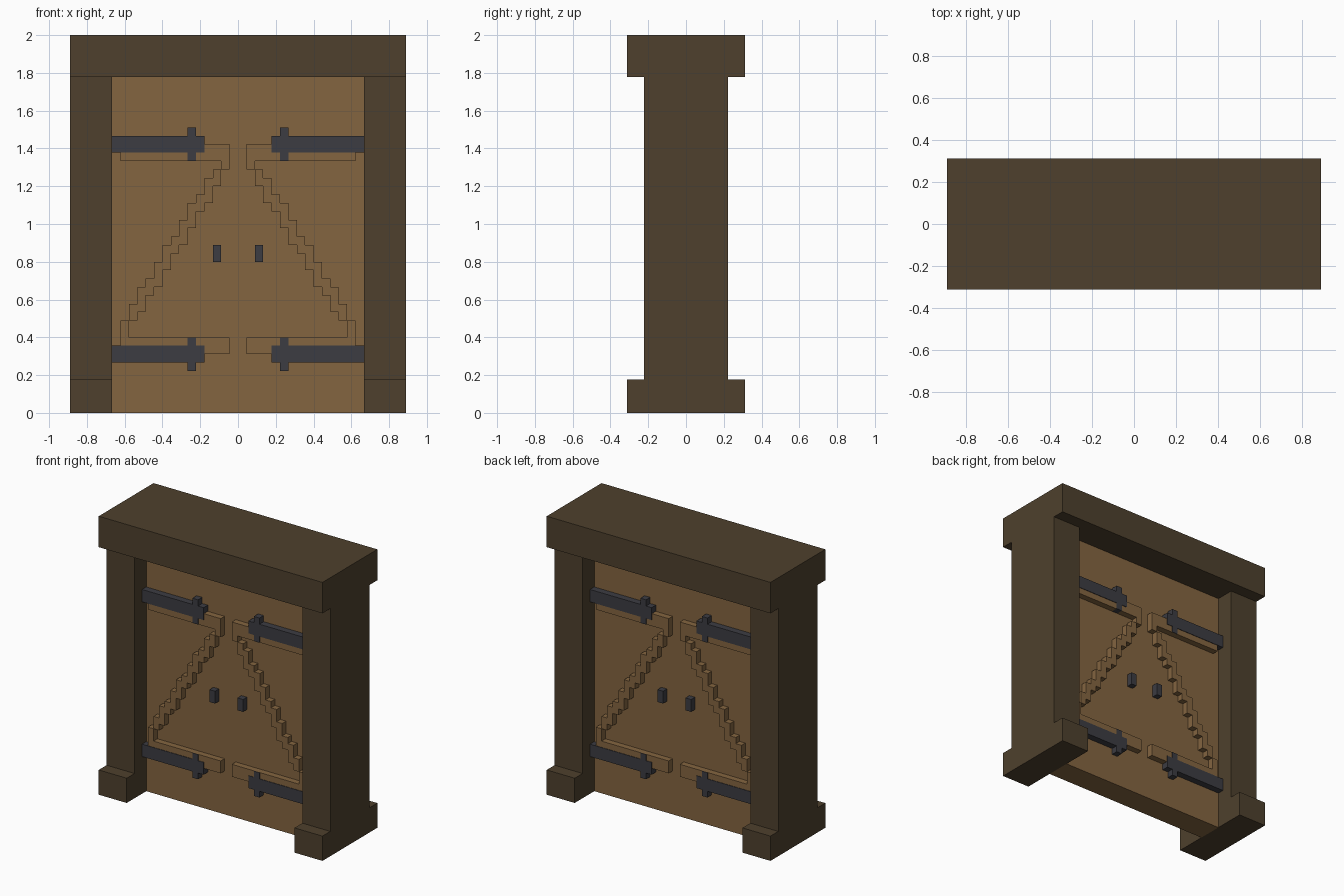
import bpy
import bmesh
import math
from mathutils import Matrix

cube = bpy.data.objects.get("Cube")
if cube:
    bpy.data.objects.remove(cube, do_unlink=True)

U = 2 / 45  # block size
LIFT = 0.08  # keeps ironwork just proud of the braces, in blocks


def material(name, srgb):
    linear = [((c / 255 + 0.055) / 1.055) ** 2.4 for c in srgb]
    mat = bpy.data.materials.new(name)
    mat.use_nodes = True
    mat.diffuse_color = (*linear, 1)
    mat.node_tree.nodes["Principled BSDF"].inputs["Base Color"].default_value = (*linear, 1)
    return mat


dark_wood = material("dark wood", (78, 64, 45))
door_wood = material("door wood", (132, 101, 64))
iron = material("dark iron", (60, 60, 66))


def part(name, boxes, mat):
    """One object from boxes given as (x range, y range, z range) in blocks."""
    bm = bmesh.new()
    for box in boxes:
        size = [(hi - lo) * U for lo, hi in box]
        mid = [(hi + lo) * U / 2 for lo, hi in box]
        bmesh.ops.create_cube(bm, size=1, matrix=Matrix.Translation(mid) @ Matrix.Diagonal((*size, 1)))
    mesh = bpy.data.meshes.new(name)
    bm.to_mesh(mesh)
    bm.free()
    mesh.materials.append(mat)
    obj = bpy.data.objects.new(name, mesh)
    bpy.context.collection.objects.link(obj)
    return obj


def side_range(side, lo, hi):
    return tuple(sorted((side * lo, side * hi)))


# Frame and door panel
part("lintel", [((-20, 20), (-7, 7), (40, 45))], dark_wood)
part("door_panel", [((-15, 15), (-2, 2), (0, 40))], door_wood)

for side, label in ((1, "left"), (-1, "right")):
    post_x = side_range(side, 15, 20)
    part(label + "_post", [(post_x, (-5, 5), (4, 40))], dark_wood)
    part(label + "_foot", [(post_x, (-7, 7), (0, 4))], dark_wood)

    # Fittings repeat on both faces of the door
    for face, face_label in ((-1, "front"), (1, "back")):
        tag = f"{face_label}_{label}_"
        raised = side_range(face, 2, 3)
        proud = side_range(face, 2, 3 + LIFT)

        # Horizontal rails joined by a stepped diagonal
        rail_x = side_range(side, 1, 14)
        part(tag + "rails", [(rail_x, raised, (z, z + 2)) for z in (7, 30)], door_wood)
        steps = []
        rise = 18 / 11
        for i in range(13):
            bottom = max(9, math.floor(11 + rise * (i - 1)))
            top = min(30, math.ceil(11 + rise * i))
            steps.append((side_range(side, 13 - i, 14 - i), raised, (bottom, top)))
        part(tag + "diagonal_brace", steps, door_wood)

        # Strap hinges with a crosspiece near the tip
        for z, level in ((6, "lower"), (31, "upper")):
            part(tag + level + "_hinge", [
                (side_range(side, 4, 15), proud, (z, z + 2)),
                (side_range(side, 5, 6), proud, (z - 1, z + 3)),
            ], iron)

        part(tag + "handle", [(side_range(side, 2, 3), raised, (18, 20))], iron)
